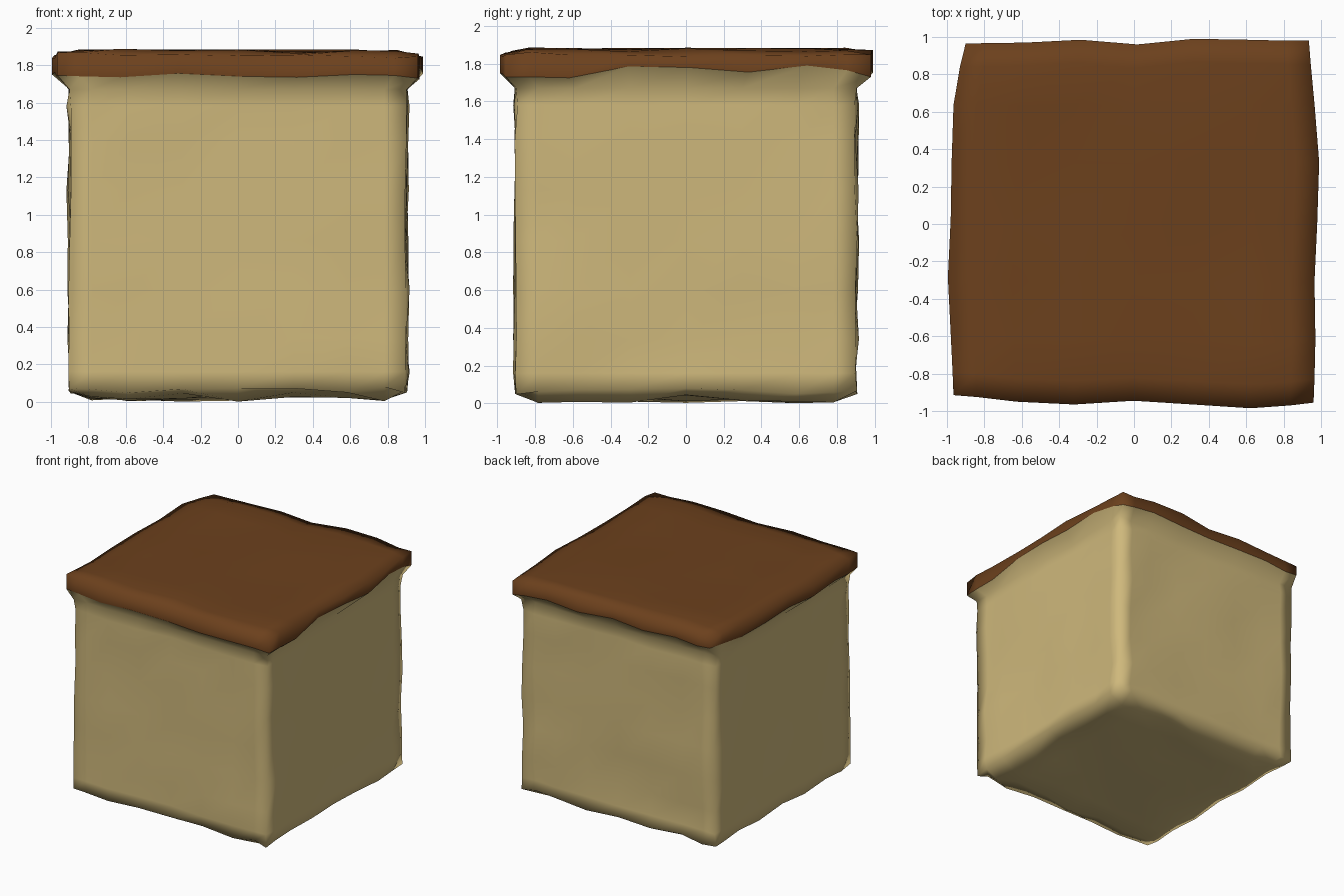
import bpy, bmesh, random
from mathutils import Vector

if "Cube" in bpy.data.objects:
    bpy.data.objects.remove(bpy.data.objects["Cube"])

random.seed(7)
U = [-1, -.87, -.65, -.33, 0, .33, .65, .87, 1]   # lattice lines with tight loops near the edges
N = len(U) - 1


def material(name, color):
    m = bpy.data.materials.new(name)
    m.diffuse_color = color
    m.use_nodes = True
    m.node_tree.nodes["Principled BSDF"].inputs["Base Color"].default_value = m.diffuse_color
    return m


def lattice_shell(name, levels, place, mat, bottom, top):
    """Box shell on an N x N x levels lattice; place(i, j, k) gives each point."""
    bm = bmesh.new()
    cache = {}

    def v(i, j, k):
        if (i, j, k) not in cache:
            cache[i, j, k] = bm.verts.new(place(i, j, k))
        return cache[i, j, k]

    for k in range(levels):
        for a in range(N):
            for f in (lambda t: (t, 0), lambda t: (N, t), lambda t: (N - t, N), lambda t: (0, N - t)):
                p, q = f(a), f(a + 1)
                bm.faces.new((v(*p, k), v(*q, k), v(*q, k + 1), v(*p, k + 1)))
    for k, wanted in ((0, bottom), (levels, top)):
        if wanted:
            for i in range(N):
                for j in range(N):
                    bm.faces.new((v(i, j, k), v(i + 1, j, k), v(i + 1, j + 1, k), v(i, j + 1, k)))
    bmesh.ops.recalc_face_normals(bm, faces=bm.faces[:])
    for f in bm.faces:
        f.smooth = True
    me = bpy.data.meshes.new(name)
    bm.to_mesh(me)
    bm.free()
    me.materials.append(mat)
    ob = bpy.data.objects.new(name, me)
    bpy.context.collection.objects.link(ob)


def wob(a):
    return random.uniform(-a, a)


# Wavy outline of the lid, and height of its lower edge along each side
FRONT = [-.915, -.925, -.95, -.965, -.945, -.965, -.985, -.97, -.955]
BACK = [.965, .967, .97, .985, .96, .99, .985, .98, .98]
LEFT = [-.965, -.97, -.98, -.995, -.98, -.975, -.965, -.93, -.9]
RIGHT = [.96, .965, .97, .965, .98, .99, .965, .945, .935]
Z_FRONT = [1.745, 1.74, 1.735, 1.755, 1.74, 1.735, 1.75, 1.745, 1.73]
Z_RIGHT = [1.73, 1.73, 1.725, 1.785, 1.78, 1.755, 1.79, 1.765, 1.73]
Z_BACK = [1.76, 1.75, 1.77, 1.755, 1.765, 1.75, 1.77, 1.75, 1.73]
Z_LEFT = [1.745, 1.74, 1.76, 1.75, 1.77, 1.755, 1.75, 1.76, 1.76]


def lid_xy(i, j):
    s, t = (U[i] + 1) / 2, (U[j] + 1) / 2
    return LEFT[j] * (1 - s) + RIGHT[j] * s, FRONT[i] * (1 - t) + BACK[i] * t


def rim_z(i, j):
    if j == 0:
        return Z_FRONT[i]
    if i == N:
        return Z_RIGHT[j]
    return Z_BACK[i] if j == N else Z_LEFT[j]


# Lid: thin overhanging slab with an uneven top
def place_lid(i, j, k):
    x, y = lid_xy(i, j)
    if k == 0:
        return Vector((x, y, rim_z(i, j)))
    if i in (0, N) or j in (0, N):
        return Vector((x, y, 1.855 + wob(.018)))
    return Vector((x, y, 1.875 + wob(.012)))


# Body: wobbly block that flares out under the lid
Z = [.065, .16, .34, .6, .86, 1.13, 1.39, 1.58, 1.67]


def place_body(i, j, k):
    if k == len(Z):
        return Vector((*lid_xy(i, j), rim_z(i, j)))
    x, y, z = U[i] * .9, U[j] * .9, Z[k]
    a = .018 if 0 < k < len(Z) - 1 else .008
    corner = i in (0, N) and j in (0, N)
    if i in (0, N):
        x += wob(.008 if corner else a)
    if j in (0, N):
        y += wob(.008 if corner else a)
    if k == 0:
        inside = 0 < i < N and 0 < j < N
        z = max(0, .03 + wob(.03)) if inside else .065 + wob(.02)
    return Vector((x, y, z))


lattice_shell("body", len(Z), place_body, material("tan", (.62, .48, .2, 1)), True, False)
lattice_shell("lid", 1, place_lid, material("brown", (.15, .052, .012, 1)), False, True)
